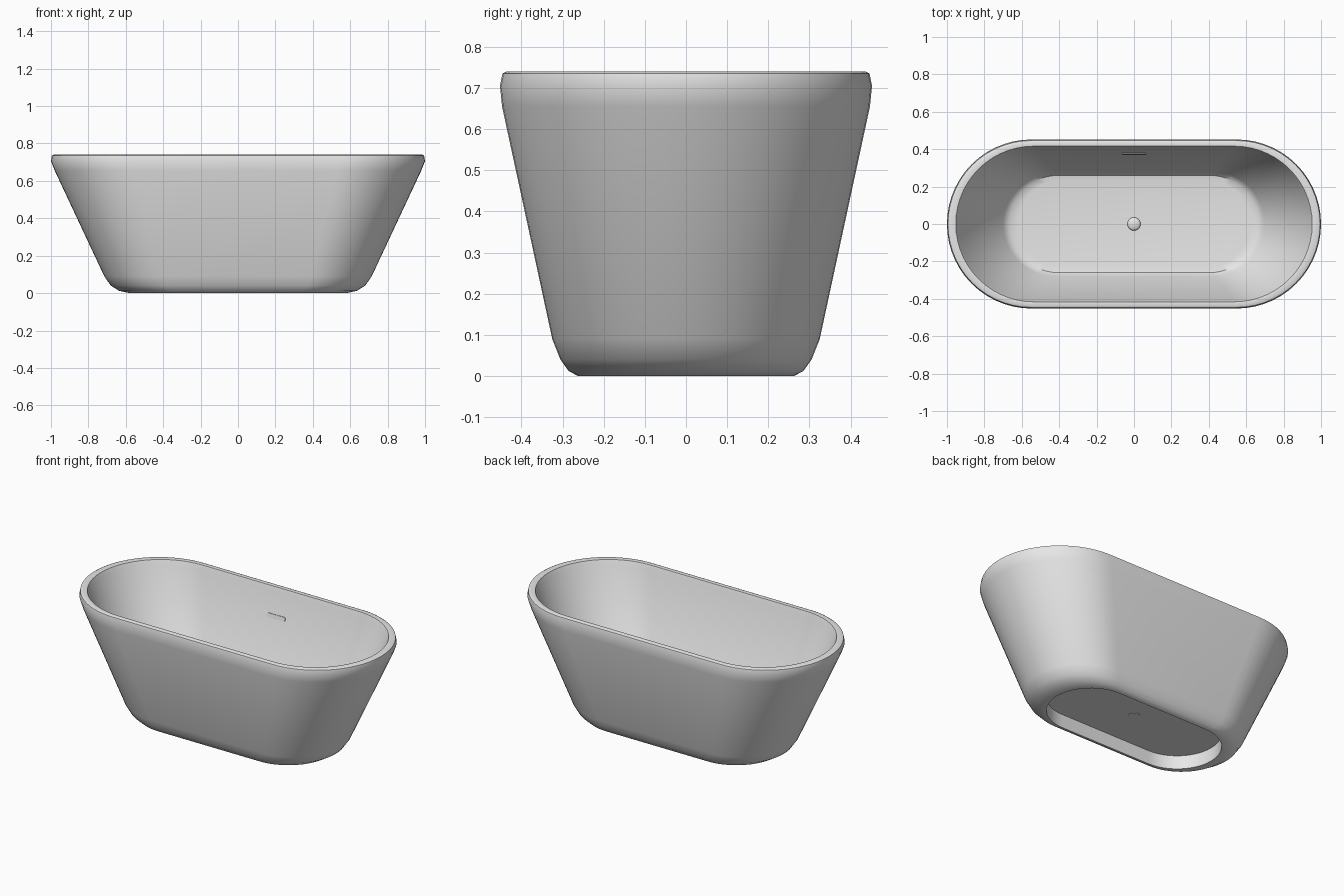
import bpy, bmesh, math

cube = bpy.data.objects.get("Cube")
if cube:
    bpy.data.objects.remove(cube, do_unlink=True)

enamel = bpy.data.materials.new("white enamel")
enamel.use_nodes = True
enamel.diffuse_color = (0.8, 0.8, 0.8, 1)
enamel.node_tree.nodes["Principled BSDF"].inputs["Base Color"].default_value = (0.8, 0.8, 0.8, 1)


def outline(half_x, half_y, steps):
    """Straight sides with a half circle at each end."""
    straight = half_x - half_y
    points = []
    for side in (1, -1):
        for i in range(steps + 1):
            a = math.pi * (i / steps - 0.5)
            points.append((side * (straight + half_y * math.cos(a)),
                           side * half_y * math.sin(a)))
    return points


def finish(name, bm, angle):
    bmesh.ops.recalc_face_normals(bm, faces=bm.faces)
    mesh = bpy.data.meshes.new(name)
    bm.to_mesh(mesh)
    bm.free()
    mesh.materials.append(enamel)
    obj = bpy.data.objects.new(name, mesh)
    bpy.context.collection.objects.link(obj)
    bpy.ops.object.select_all(action='DESELECT')
    obj.select_set(True)
    bpy.context.view_layer.objects.active = obj
    bpy.ops.object.shade_smooth_by_angle(angle=math.radians(angle))
    return obj


def loft(name, sections, steps, angle=35):
    """Closed skin through (half_x, half_y, z) sections, capped at both ends."""
    bm = bmesh.new()
    rings = [[bm.verts.new((x, y, z)) for x, y in outline(hx, hy, steps)]
             for hx, hy, z in sections]
    for low, high in zip(rings, rings[1:]):
        for i in range(len(low)):
            j = (i + 1) % len(low)
            bm.faces.new((low[i], low[j], high[j], high[i]))
    bm.faces.new(rings[0])
    bm.faces.new(rings[-1])
    bmesh.ops.remove_doubles(bm, verts=bm.verts, dist=1e-5)
    return finish(name, bm, angle)


# Tub: basin floor, inner wall, rim, outer wall, foot and recessed underside
loft("tub", [
    (0.62, 0.235, 0.10), (0.665, 0.26, 0.105), (0.70, 0.28, 0.13),
    (0.94, 0.408, 0.71), (0.953, 0.416, 0.737),
    (0.985, 0.436, 0.74), (0.995, 0.446, 0.735), (1.0, 0.452, 0.705),
    (0.98, 0.447, 0.655), (0.715, 0.325, 0.09), (0.68, 0.305, 0.04),
    (0.635, 0.285, 0.012), (0.58, 0.262, 0.0), (0.57, 0.252, 0.0),
    (0.57, 0.252, 0.085),
], 28)

# Drain plug: short stem through the floor with a domed cap
dome = [(0.035 * math.cos(a), 0.035 * math.cos(a), 0.104 + 0.014 * math.sin(a))
        for a in (math.radians(d) for d in range(0, 90, 17))]
loft("drain_plug", [(0.035, 0.035, 0.083)] + dome, 14, 40)

# Overflow slot: thin rounded plate lying on the back inner wall
bm = bmesh.new()
bmesh.ops.create_cube(bm, size=1)
bmesh.ops.scale(bm, vec=(0.128, 0.008, 0.026), verts=bm.verts)
corners = [e for e in bm.edges
           if abs(e.verts[0].co.y - e.verts[1].co.y) > 0.001]
bmesh.ops.bevel(bm, geom=corners, offset=0.007, segments=4, affect='EDGES', profile=0.5)
slot = finish("overflow_slot", bm, 35)
slot.location = (0, 0.376, 0.57)
slot.rotation_euler.x = -math.atan(0.221)
